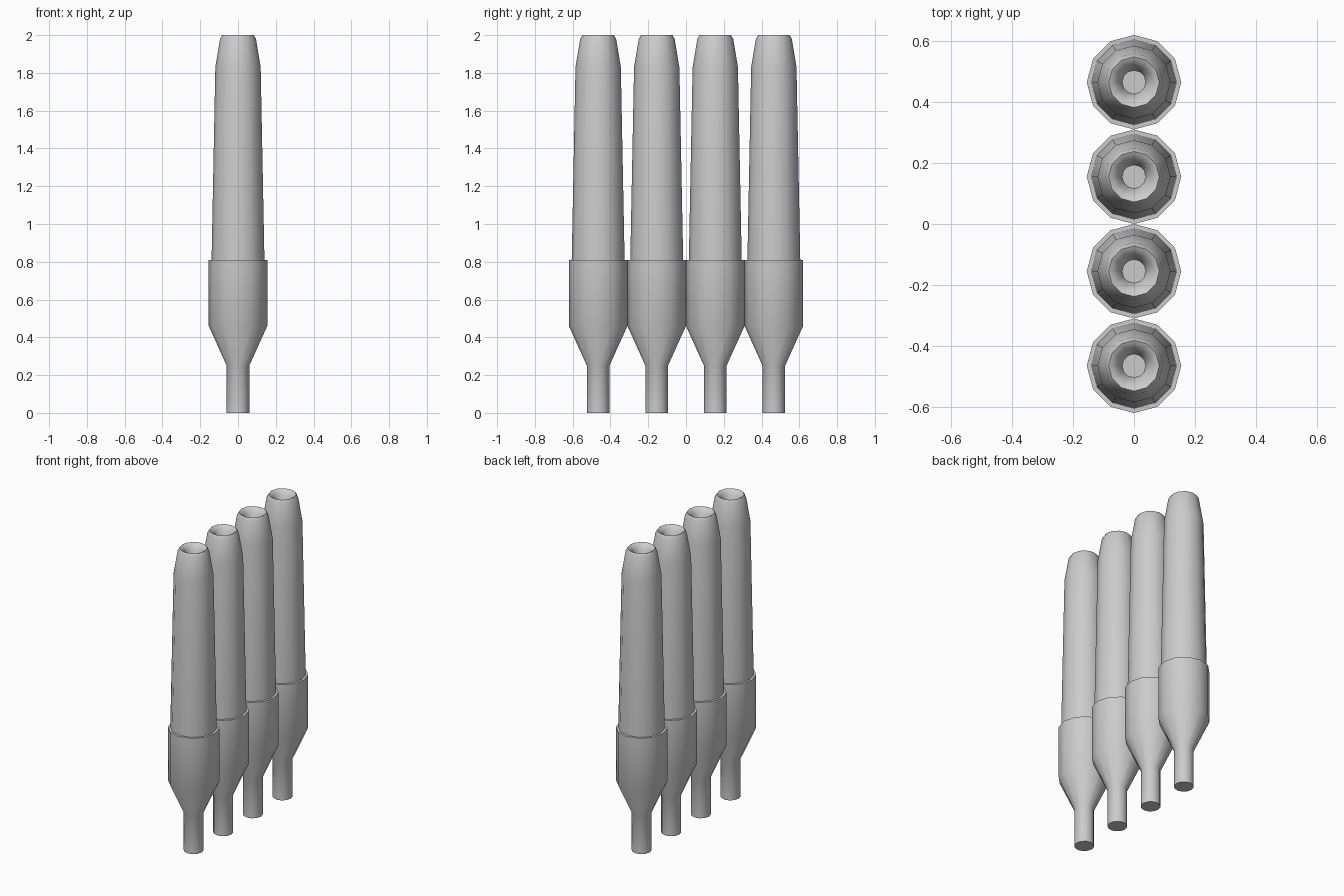
import bpy, bmesh, math

if "Cube" in bpy.data.objects:
    bpy.data.objects.remove(bpy.data.objects["Cube"])

SIDES = 12
SPACING = 0.31


def lathe(name, profile, y, cap_start=False, cap_end=False):
    """Spin a list of (radius, height) points around a vertical axis."""
    bm = bmesh.new()
    rings = []
    for r, z in profile:
        rings.append([bm.verts.new((r * math.cos(2 * math.pi * i / SIDES),
                                    r * math.sin(2 * math.pi * i / SIDES), z))
                      for i in range(SIDES)])
    for a, b in zip(rings, rings[1:]):
        for i in range(SIDES):
            j = (i + 1) % SIDES
            bm.faces.new((a[i], a[j], b[j], b[i]))
    if cap_start:
        bm.faces.new(rings[0][::-1])
    if cap_end:
        bm.faces.new(rings[-1])
    mesh = bpy.data.meshes.new(name)
    bm.to_mesh(mesh)
    bm.free()
    obj = bpy.data.objects.new(name, mesh)
    obj.location.y = y
    bpy.context.collection.objects.link(obj)
    bpy.ops.object.select_all(action='DESELECT')
    obj.select_set(True)
    bpy.context.view_layer.objects.active = obj
    bpy.ops.object.shade_smooth_by_angle(angle=math.radians(50))
    return obj


# Lower holder: narrow stem, flared cone, wide collar and top ledge
holder = [(0.06, 0), (0.06, 0.25), (0.155, 0.46), (0.155, 0.81), (0.14, 0.81)]
# Upper tube: tapering body, chamfered tip and a hollow in the end
tube = [(0.14, 0.81), (0.12, 1.83), (0.095, 1.98), (0.083, 2.0),
        (0.072, 1.995), (0.053, 1.975), (0.039, 1.93)]

for k in range(4):
    y = (k - 1.5) * SPACING
    lathe(f"holder_{k + 1}", holder, y, cap_start=True)
    lathe(f"tube_{k + 1}", tube, y, cap_end=True)
